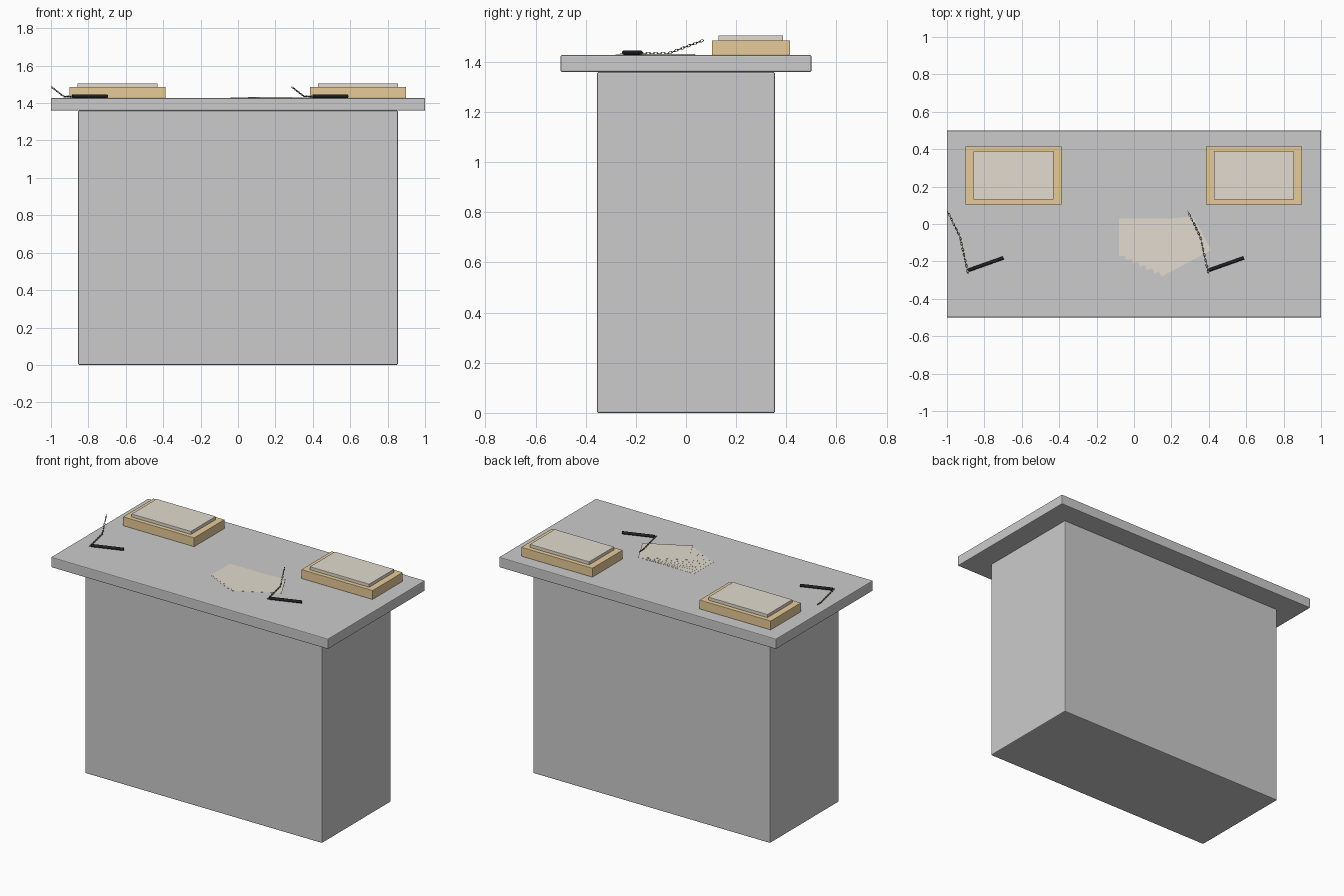
import bpy, math
from mathutils import Vector, Matrix

if "Cube" in bpy.data.objects:
    bpy.data.objects.remove(bpy.data.objects["Cube"])


def material(name, rgb):
    m = bpy.data.materials.new(name)
    m.diffuse_color = (*rgb, 1)
    m.use_nodes = True
    m.node_tree.nodes["Principled BSDF"].inputs["Base Color"].default_value = m.diffuse_color
    return m


TAN = material("tray_wood", (0.80, 0.60, 0.32))
PAPER = material("paper", (0.76, 0.71, 0.62))
BLACK = material("pen_black", (0.015, 0.015, 0.018))
METAL = material("chain_metal", (0.22, 0.20, 0.14))


def box(name, lo, hi, mat=None, bevel=0.0, angle=0.0):
    lo, hi = Vector(lo), Vector(hi)
    bpy.ops.mesh.primitive_cube_add(size=1, location=(lo + hi) / 2)
    o = bpy.context.object
    o.name = name
    o.scale = hi - lo
    bpy.ops.object.transform_apply(location=False, rotation=False, scale=True)
    o.rotation_euler.z = angle
    if mat:
        o.data.materials.append(mat)
    if bevel:
        b = o.modifiers.new("edge", "BEVEL")
        b.width, b.segments = bevel, 2
    return o


def smooth(o):
    bpy.ops.object.shade_smooth_by_angle(angle=math.radians(40))


# Counter
box("counter_base", (-0.855, -0.355, 0), (0.855, 0.355, 1.36), bevel=0.006)
TOP = 1.427
box("counter_top", (-1, -0.5, 1.36), (1, 0.5, TOP), bevel=0.005)

# Trays with paper stacks
for side, x in (("left", -0.645), ("right", 0.642)):
    box(f"{side}_tray", (x - 0.257, 0.103, TOP), (x + 0.257, 0.415, 1.486), TAN, 0.002)
    box(f"{side}_paper_stack", (x - 0.214, 0.130, 1.48), (x + 0.214, 0.387, 1.506), PAPER, 0.002)

# Fanned loose sheets
N = 7
for i in range(N):
    t = i / (N - 1)
    x, y = 0.07 + 0.163 * t, -0.07 - 0.052 * t
    z = TOP + 0.0006 * i
    box(f"loose_sheet_{i + 1}", (x - 0.15, y - 0.1, z), (x + 0.15, y + 0.1, z + 0.0007),
        PAPER, angle=math.radians(28) * t)


def chain(name, points, pitch):
    """Oval links, alternately turned, along a polyline."""
    links = []
    turn = 0
    for a, b in zip(points, points[1:]):
        a, b = Vector(a), Vector(b)
        n = round((b - a).length / pitch)
        rot = (b - a).to_track_quat('X', 'Z').to_matrix().to_4x4()
        for i in range(n):
            bpy.ops.mesh.primitive_torus_add(major_radius=0.0055, minor_radius=0.0014,
                                             major_segments=14, minor_segments=6)
            o = bpy.context.object
            o.data.materials.append(METAL)
            o.matrix_world = (Matrix.Translation(a.lerp(b, (i + 0.5) / n)) @ rot
                              @ Matrix.Rotation(turn * math.pi / 2, 4, 'X')
                              @ Matrix.Diagonal((1.7, 0.8, 1, 1)))
            turn += 1
            links.append(o)
    bpy.ops.object.select_all(action='DESELECT')
    for o in links:
        o.select_set(True)
    bpy.context.view_layer.objects.active = links[0]
    bpy.ops.object.join()
    links[0].name = name
    smooth(links[0])


# Chained pens
for side, x in (("left", -0.885), ("right", 0.400)):
    a, b = Vector((x, -0.247, 1.437)), Vector((x + 0.187, -0.181, 1.437))
    bpy.ops.mesh.primitive_cylinder_add(vertices=16, radius=0.009, depth=(b - a).length,
                                        location=(a + b) / 2)
    pen = bpy.context.object
    pen.name = f"{side}_pen"
    pen.rotation_euler = (b - a).to_track_quat('Z', 'Y').to_euler()
    pen.data.materials.append(BLACK)
    smooth(pen)
    chain(f"{side}_pen_chain", [(x - 0.003, -0.26, 1.435), (x - 0.045, -0.07, 1.434),
                                (x - 0.112, 0.068, 1.486)], 0.0145)
